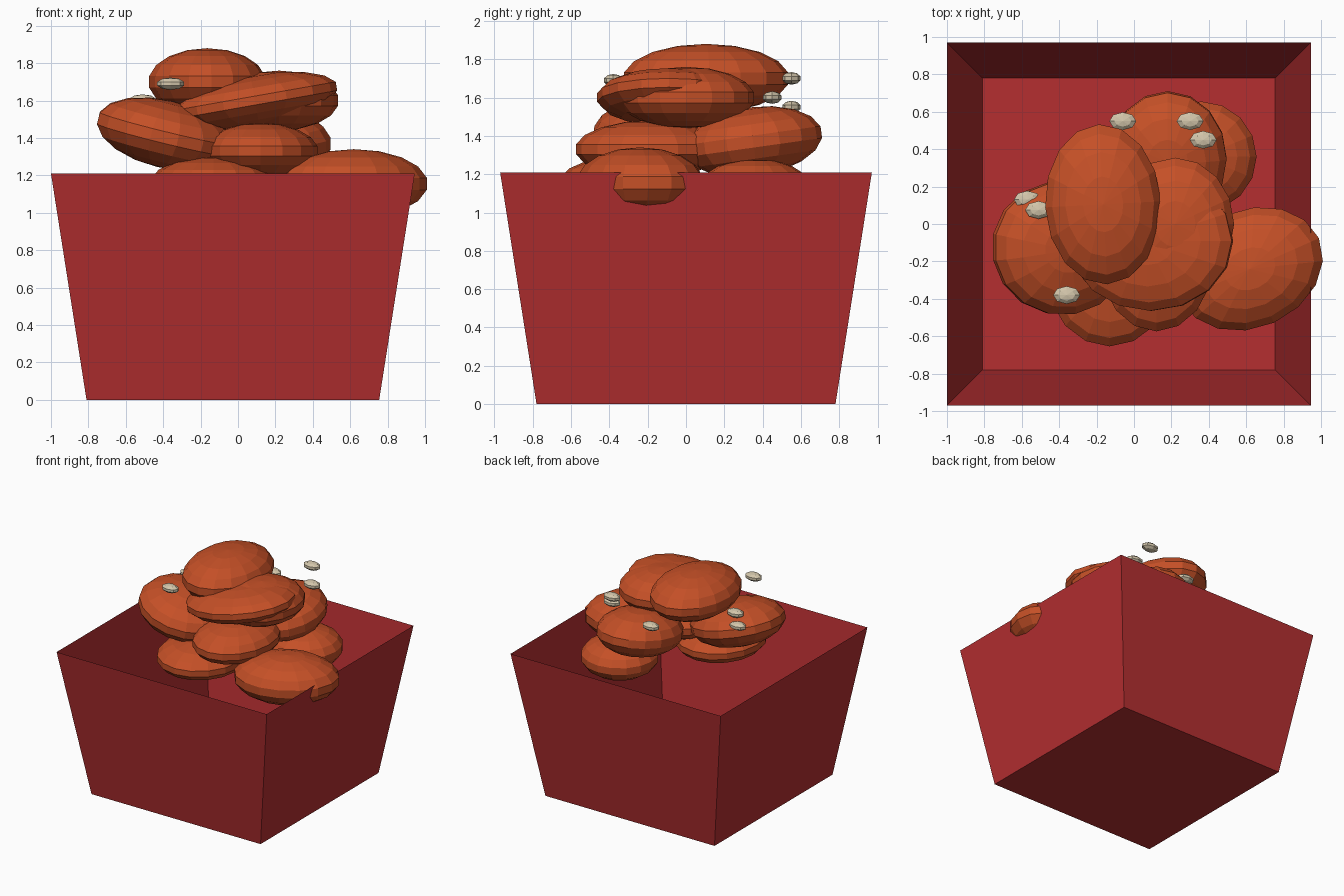
import bpy, bmesh
from math import radians
from mathutils import Matrix, Vector, Euler

cube = bpy.data.objects.get("Cube")
if cube:
    bpy.data.objects.remove(cube, do_unlink=True)


def material(name, rgb):
    m = bpy.data.materials.new(name)
    m.use_nodes = True
    color = (*rgb, 1.0)
    m.diffuse_color = color
    m.node_tree.nodes["Principled BSDF"].inputs["Base Color"].default_value = color
    return m


RED = material("box red", (0.46, 0.028, 0.03))
CRUST = material("crispy crust orange", (0.56, 0.08, 0.02))
SEED = material("pale seed", (0.66, 0.57, 0.41))


def add_object(name, bm, mat):
    mesh = bpy.data.meshes.new(name)
    bm.to_mesh(mesh)
    bm.free()
    mesh.materials.append(mat)
    obj = bpy.data.objects.new(name, mesh)
    bpy.context.collection.objects.link(obj)
    return obj


def ellipsoid(name, center, radii, rot, mat, segments=16, rings=9):
    bm = bmesh.new()
    bmesh.ops.create_uvsphere(bm, u_segments=segments, v_segments=rings, radius=1.0)
    turn = Euler([radians(a) for a in rot]).to_matrix().to_4x4()
    bm.transform(Matrix.Translation(Vector(center)) @ turn @ Matrix.Diagonal((*radii, 1)))
    return add_object(name, bm, mat)


# Open box, flaring towards the rim
bm = bmesh.new()
bottom = [bm.verts.new(p) for p in
          ((-.81, -.78, 0), (.755, -.78, 0), (.755, .78, 0), (-.81, .78, 0))]
top = [bm.verts.new(p) for p in
       ((-1, -.97, 1.21), (.945, -.97, 1.21), (.945, .97, 1.21), (-1, .97, 1.21))]
bm.faces.new(bottom[::-1])
for i in range(4):
    j = (i + 1) % 4
    bm.faces.new((bottom[i], bottom[j], top[j], top[i]))
add_object("open_box", bm, RED)

# Heaped pieces: name, centre, radii, rotation in degrees
pieces = [
    ("top_piece", (-.165, .105, 1.70), (.315, .435, .18), (0, 0, 3)),
    ("upper_front_piece", (.09, -.09, 1.60), (.45, .38, .135), (0, -10, 0)),
    ("upper_middle_piece", (.22, 0, 1.60), (.32, .36, .16), (0, 0, 0)),
    ("side_piece", (-.39, -.13, 1.42), (.38, .36, .18), (0, 14, -12)),
    ("lower_front_piece", (-.13, -.28, 1.16), (.34, .38, .14), (0, 0, 0)),
    ("middle_front_piece", (.12, -.19, 1.33), (.31, .39, .15), (0, 0, 0)),
    ("leaning_piece", (.62, -.24, 1.155), (.41, .32, .185), (0, 0, 24)),
    ("upper_back_piece", (.18, .35, 1.37), (.32, .365, .18), (8, 0, 0)),
    ("lower_back_piece", (.36, .36, 1.12), (.30, .30, .16), (0, 0, 0)),
]
for name, center, radii, rot in pieces:
    ellipsoid(name, center, radii, rot, CRUST)

# Scattered seeds
seeds = [(-.36, -.38, 1.69), (-.57, .13, 1.53), (-.51, .075, 1.60),
         (-.06, .55, 1.55), (.30, .55, 1.70), (.37, .45, 1.60)]
for i, center in enumerate(seeds):
    ellipsoid(f"seed_{i + 1}", center, (.076, .05, .033), (0, 0, 0), SEED, 8, 5)
